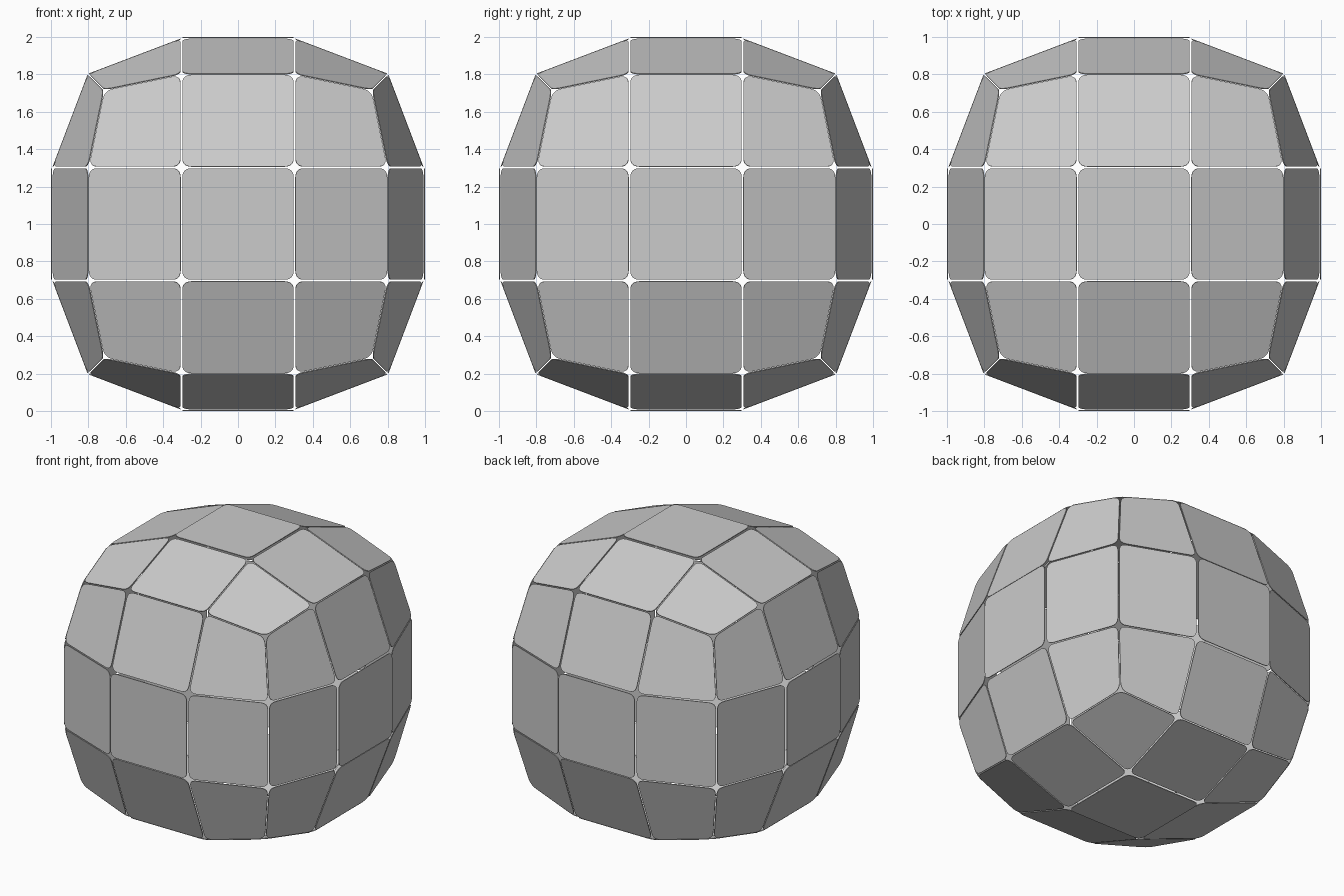
import bpy, bmesh
from math import pi
from mathutils import Matrix, Vector

if "Cube" in bpy.data.objects:
    bpy.data.objects.remove(bpy.data.objects["Cube"])

GAP, RADIUS, STEPS = 0.005, 0.05, 6
EDGE, CORNER = 0.803, 0.718


def grid_point(i, j, lift):
    """Point of the bulged 3 x 3 face grid, facing +z; i, j in -2, -1, 1, 2."""
    sx, sy = (1 if i > 0 else -1), (1 if j > 0 else -1)
    oi, oj = abs(i) == 2, abs(j) == 2
    if oi and oj:
        return Vector((sx * CORNER, sy * CORNER, CORNER))
    if oi or oj:
        return Vector((sx * (EDGE if oi else 0.303), sy * (EDGE if oj else 0.303), EDGE))
    return Vector((sx * 0.303, sy * 0.303, lift))


def rounded_outline(quad):
    """Inset a quad and round its corners."""
    inset = []
    for k, p in enumerate(quad):
        a = (quad[k - 1] - p).normalized()
        b = (quad[(k + 1) % 4] - p).normalized()
        inset.append(p + (a + b) * GAP / a.cross(b).length)
    pts = []
    for k, p in enumerate(inset):
        a = p + (inset[k - 1] - p).normalized() * RADIUS
        b = p + (inset[(k + 1) % 4] - p).normalized() * RADIUS
        for s in range(STEPS + 1):
            t = s / STEPS
            pts.append(a * (1 - t) ** 2 + p * 2 * t * (1 - t) + b * t * t)
    return pts


# Rotations that carry the top face to all six sides
sides = [Matrix.Rotation(k * pi / 2, 3, 'X') for k in range(4)]
sides += [Matrix.Rotation(s * pi / 2, 3, 'Y') for s in (1, -1)]

# Sort the tiles into centre, edge and corner panels
meshes = {name: bmesh.new() for name in ("centre_panels", "edge_panels", "corner_panels")}
spans = [(-2, -1), (-1, 1), (1, 2)]
for u, (i0, i1) in enumerate(spans):
    for v, (j0, j1) in enumerate(spans):
        kind = (u != 1) + (v != 1)
        lift = 1.0 if kind == 0 else 0.993
        quad = [grid_point(i, j, lift) for i, j in ((i0, j0), (i1, j0), (i1, j1), (i0, j1))]
        outline = rounded_outline(quad)
        bm = list(meshes.values())[kind]
        for rot in sides:
            bm.faces.new([bm.verts.new(rot @ p + Vector((0, 0, 1))) for p in outline])

# Thin separate plates around a hollow inside
for name, bm in meshes.items():
    bm.normal_update()
    mesh = bpy.data.meshes.new(name)
    bm.to_mesh(mesh)
    bm.free()
    obj = bpy.data.objects.new(name, mesh)
    bpy.context.collection.objects.link(obj)
    mod = obj.modifiers.new("thickness", 'SOLIDIFY')
    mod.thickness = 0.005
    mod.offset = -1
